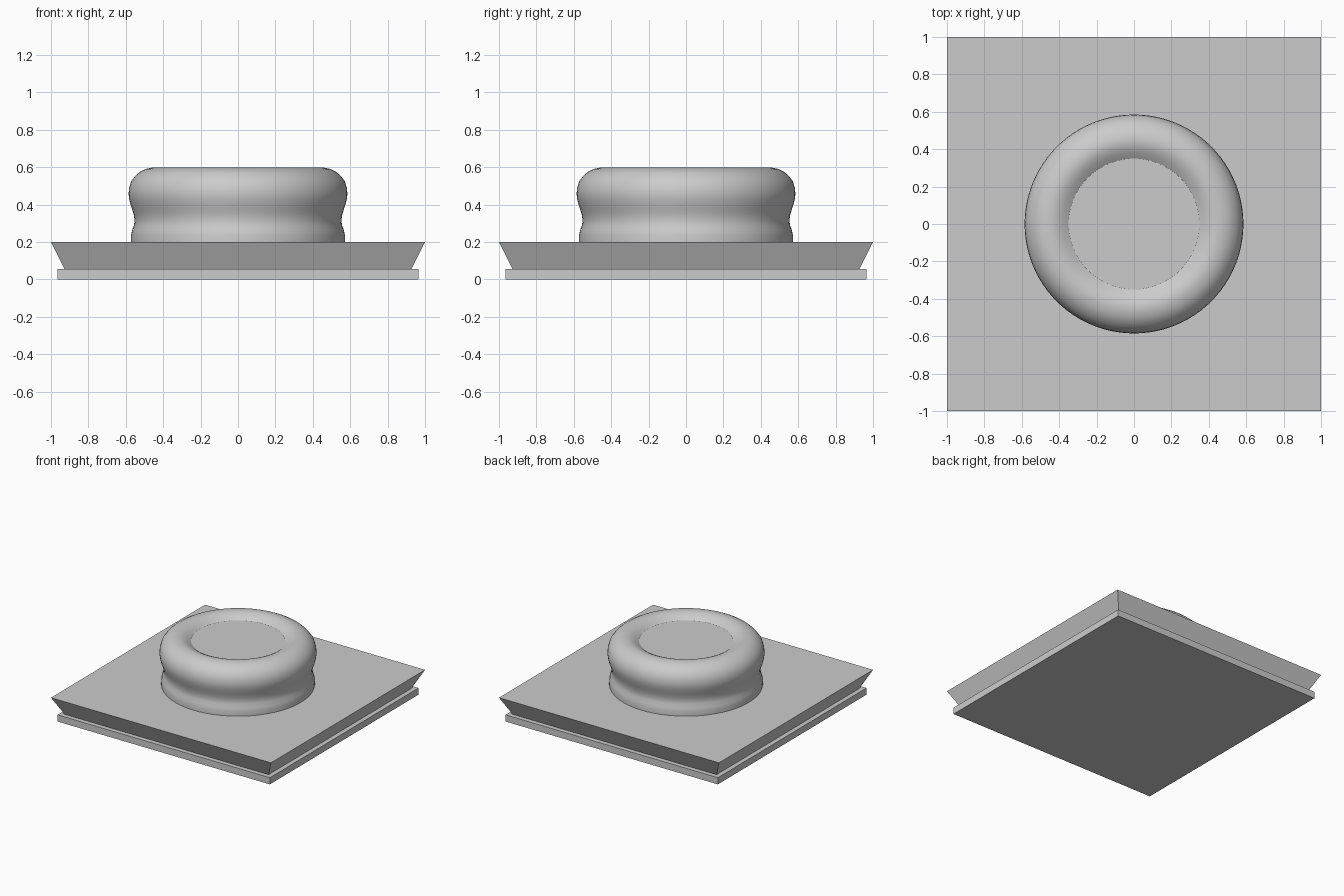
import bpy, bmesh, math

if "Cube" in bpy.data.objects:
    bpy.data.objects.remove(bpy.data.objects["Cube"])

grey = bpy.data.materials.new("light grey")
grey.diffuse_color = (0.6, 0.6, 0.6, 1)
grey.use_nodes = True
grey.node_tree.nodes["Principled BSDF"].inputs["Base Color"].default_value = grey.diffuse_color


def finish(name, bm):
    bmesh.ops.recalc_face_normals(bm, faces=bm.faces)
    mesh = bpy.data.meshes.new(name)
    bm.to_mesh(mesh)
    bm.free()
    mesh.materials.append(grey)
    obj = bpy.data.objects.new(name, mesh)
    bpy.context.collection.objects.link(obj)
    return obj


def square_slab(name, z0, half0, z1, half1):
    bm = bmesh.new()
    rings = [[bm.verts.new((sx * h, sy * h, z)) for sx, sy in ((-1, -1), (1, -1), (1, 1), (-1, 1))]
             for z, h in ((z0, half0), (z1, half1))]
    bm.faces.new(rings[0])
    bm.faces.new(rings[1])
    for i in range(4):
        j = (i + 1) % 4
        bm.faces.new((rings[0][i], rings[0][j], rings[1][j], rings[1][i]))
    return finish(name, bm)


def lathe(name, profile, segments=96):
    bm = bmesh.new()
    rings = [[bm.verts.new((r * math.cos(a), r * math.sin(a), z))
              for a in (2 * math.pi * k / segments for k in range(segments))] for r, z in profile]
    bm.faces.new(rings[0])
    bm.faces.new(rings[-1])
    for low, high in zip(rings, rings[1:]):
        for i in range(segments):
            j = (i + 1) % segments
            bm.faces.new((low[i], low[j], high[j], high[i]))
    obj = finish(name, bm)
    bpy.context.view_layer.objects.active = obj
    obj.select_set(True)
    bpy.ops.object.shade_smooth_by_angle(angle=math.radians(24))
    return obj


# Square foot and the flared plate resting on it
square_slab("base_slab", 0, 0.965, 0.055, 0.965)
square_slab("flared_plate", 0.055, 0.927, 0.2, 1.0)

# Round knob: waisted neck, bulging side, rolled rim and sunken flat top
profile = [(0.572, 0.2), (0.572, 0.235), (0.566, 0.262), (0.556, 0.29), (0.553, 0.315),
           (0.557, 0.345), (0.566, 0.375), (0.576, 0.405), (0.583, 0.435), (0.585, 0.46),
           (0.582, 0.49), (0.571, 0.525), (0.55, 0.553), (0.525, 0.575), (0.495, 0.591),
           (0.46, 0.598), (0.435, 0.598), (0.41, 0.592), (0.38, 0.578), (0.35, 0.557)]
lathe("knob", profile)
